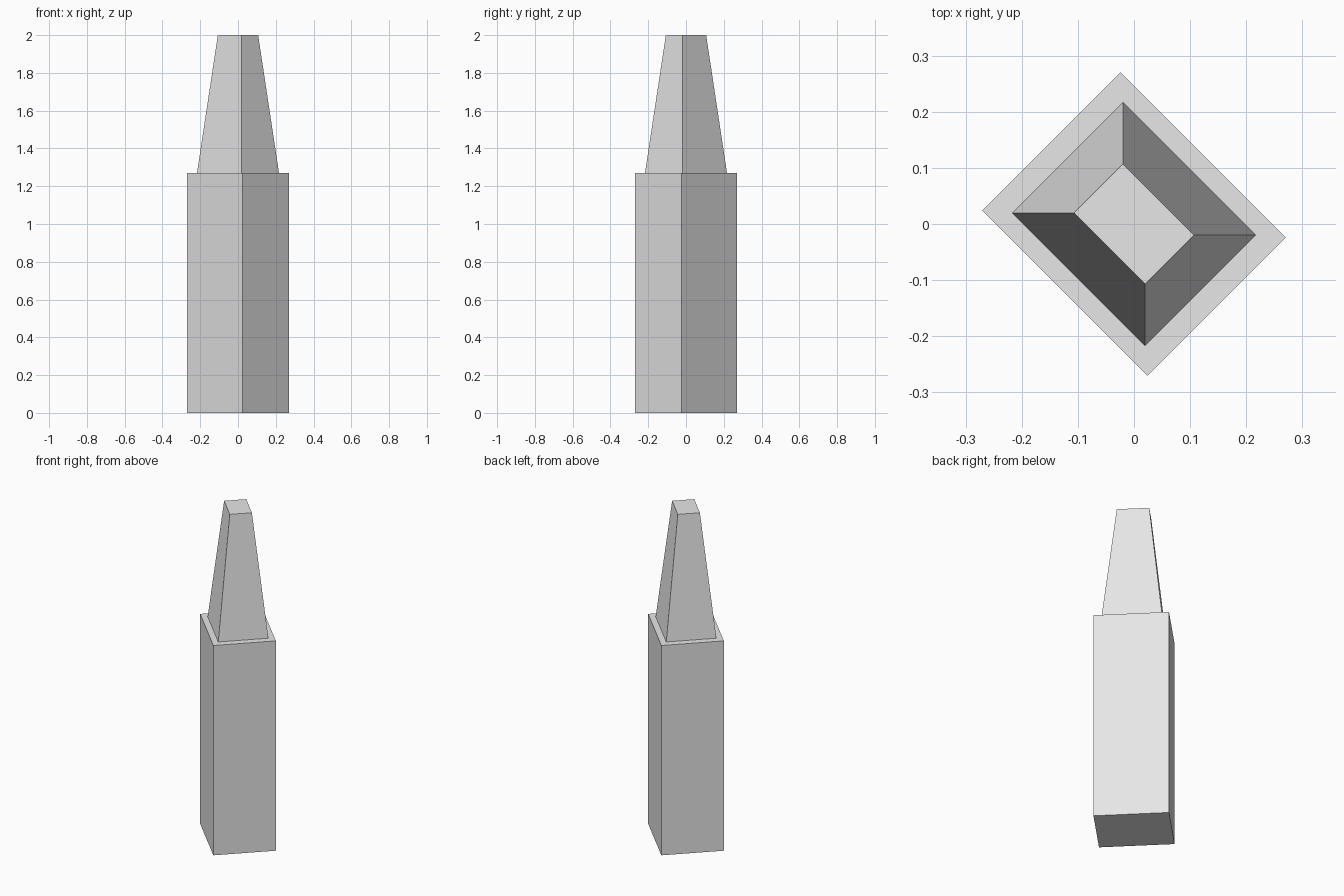
import bpy
import bmesh
from math import radians
from mathutils import Matrix

if "Cube" in bpy.data.objects:
    bpy.data.objects.remove(bpy.data.objects["Cube"], do_unlink=True)

# Plain grey surface
grey = bpy.data.materials.new("light_grey")
grey.use_nodes = True
grey.diffuse_color = (0.8, 0.8, 0.8, 1)
grey.node_tree.nodes["Principled BSDF"].inputs["Base Color"].default_value = grey.diffuse_color


def tower_block(name, width, depth, bottom, top, inset=0.0):
    """Rectangular block turned 45 degrees, its top edges drawn in by inset."""
    bm = bmesh.new()
    bmesh.ops.create_cube(bm, size=1)
    for v in bm.verts:
        upper = v.co.z > 0
        shrink = 2 * inset if upper else 0
        v.co.x *= width - shrink
        v.co.y *= depth - shrink
        v.co.z = top if upper else bottom
    bm.transform(Matrix.Rotation(radians(45), 4, "Z"))
    mesh = bpy.data.meshes.new(name)
    bm.to_mesh(mesh)
    bm.free()
    mesh.materials.append(grey)
    obj = bpy.data.objects.new(name, mesh)
    bpy.context.collection.objects.link(obj)
    return obj


# Straight lower block and tapered upper block
tower_block("tower_base", 0.348, 0.416, 0, 1.27)
tower_block("tapered_top", 0.279, 0.335, 1.27, 2, inset=0.078)
